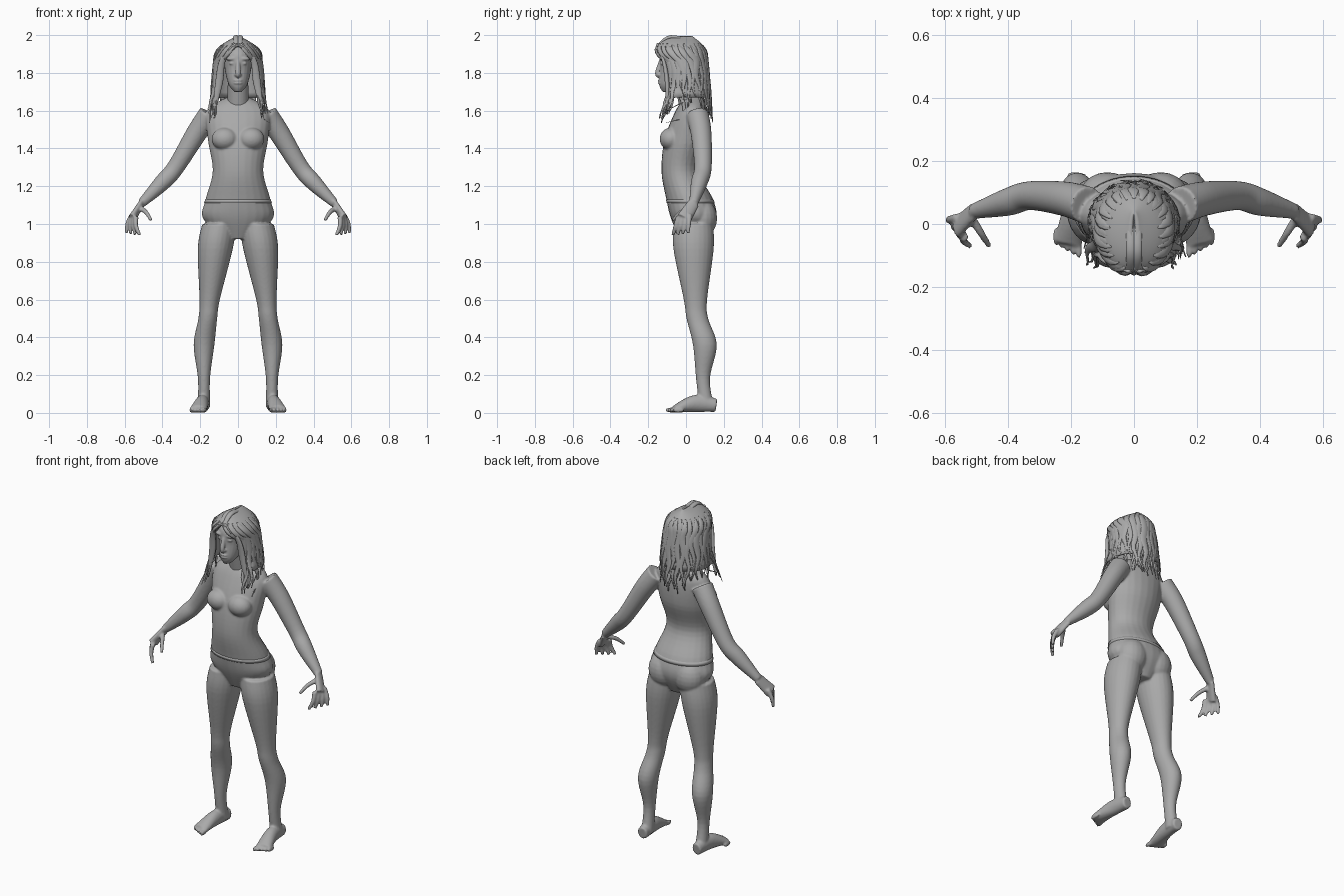
import bpy, bmesh, math, random
from mathutils import Vector, Matrix

random.seed(4)
if "Cube" in bpy.data.objects:
    bpy.data.objects.remove(bpy.data.objects["Cube"])

clay = bpy.data.materials.new("clay_grey")
clay.use_nodes = True
clay.diffuse_color = (.4, .4, .4, 1)
clay.node_tree.nodes["Principled BSDF"].inputs["Base Color"].default_value = clay.diffuse_color


def spline(rows, steps=6):
    """Smooth curve through rows of numbers."""
    rows = [Vector(row) for row in rows]
    before = [rows[0]] + rows[:-1]
    after = rows[1:] + [rows[-1]]
    slopes = [(b - a) / 2 for a, b in zip(before, after)]
    curve = []
    for start, stop, leave, arrive in zip(rows, rows[1:], slopes, slopes[1:]):
        for step in range(steps):
            t = step / steps
            ease = t * t * (3 - 2 * t)
            curve.append(start.lerp(stop, ease) + leave * t * (1 - t) ** 2
                         - arrive * t * t * (1 - t))
    return curve + [rows[-1]]


def central(rows):
    """Put rows on the middle plane."""
    return [(0, *row) for row in rows]


def loft(bm, rows, depth=1.0, sides=24, level=False, side=(1, 0, 0), smooth=True):
    """Closed tube through rows of x, y, z, half width and, if given, half depth."""
    rows = spline(rows) if smooth else rows
    points = [Vector(row[:3]) for row in rows]
    before = [points[0]] + points[:-1]
    after = points[1:] + [points[-1]]
    rings = []
    for row, point, last, following in zip(rows, points, before, after):
        along = Vector((0, 0, 1)) if level else (following - last).normalized()
        across = Vector(side)
        across = (across - along * across.dot(along)).normalized()
        outward = along.cross(across)
        half_width = row[3]
        half_depth = row[4] if len(row) > 4 else half_width * depth
        ring = []
        for k in range(sides):
            angle = math.tau * k / sides
            ring.append(bm.verts.new(point + across * half_width * math.cos(angle)
                                     + outward * half_depth * math.sin(angle)))
        rings.append(ring)
    for low, high in zip(rings, rings[1:]):
        for k in range(sides):
            bm.faces.new((low[k - 1], low[k], high[k], high[k - 1]))
    bm.faces.new(rings[0])
    bm.faces.new(rings[-1])


def ball(bm, place, radii):
    bmesh.ops.create_uvsphere(bm, u_segments=20, v_segments=12, radius=1,
                              matrix=Matrix.LocRotScale(Vector(place), None, Vector(radii)))


def finger(bm, knuckle, tip, bend):
    """Tapering finger, bent at its middle joint."""
    knuckle, tip = Vector(knuckle), Vector(tip)
    joint = knuckle.lerp(tip, .5) + Vector(bend)
    loft(bm, [(*knuckle, .014), (*joint, .012), (*tip, .009)], sides=12)


def mirror(bm):
    """Copy everything so far to the other side."""
    copy = bmesh.ops.duplicate(bm, geom=bm.verts[:] + bm.edges[:] + bm.faces[:])["geom"]
    for item in copy:
        if isinstance(item, bmesh.types.BMVert):
            item.co.x = -item.co.x


def finish(bm, name, voxel=None):
    """Make a smooth object, with its pieces blended together if a voxel size is given."""
    bmesh.ops.recalc_face_normals(bm, faces=bm.faces[:])
    mesh = bpy.data.meshes.new(name)
    bm.to_mesh(mesh)
    bm.free()
    mesh.materials.append(clay)
    for polygon in mesh.polygons:
        polygon.use_smooth = True
    ob = bpy.data.objects.new(name, mesh)
    bpy.context.collection.objects.link(ob)
    if voxel:
        blend = ob.modifiers.new("blend", "REMESH")
        blend.mode = "VOXEL"
        blend.voxel_size = voxel
        blend.use_smooth_shade = True
        soften = ob.modifiers.new("soften", "SMOOTH")
        soften.iterations = 5
    return ob


# Arm, from shoulder to wrist
body = bmesh.new()
loft(body, [(.15, .06, 1.58, .06), (.22, .08, 1.48, .055), (.33, .09, 1.3, .046),
            (.4, .07, 1.22, .044), (.51, .04, 1.11, .024)])

# Hand, with four fingers fanned from front to back and a thumb
loft(body, [(.51, .04, 1.11, .016), (.56, -.01, 1.03, .02)], depth=2)
first_knuckle, last_knuckle = Vector((.54, -.04, 1.04)), Vector((.56, .02, 1.05))
first_tip, last_tip = Vector((.52, -.07, .94)), Vector((.59, .01, .95))
for k in range(4):
    finger(body, first_knuckle.lerp(last_knuckle, k / 3), first_tip.lerp(last_tip, k / 3),
           (.01, 0, 0))
finger(body, (.51, .01, 1.08), (.46, -.07, 1.02), (0, 0, .01))

# Leg, from hip to heel
loft(body, [(.1, .04, 1, .09), (.12, .04, .87, .093), (.15, .05, .6, .054),
            (.16, .06, .5, .05), (.18, .1, .36, .055), (.18, .09, .18, .032),
            (.18, .11, .03, .034)], depth=1.15, level=True)

# Foot and toes
loft(body, [(.18, .16, .04, .03, .035), (.19, .05, .05, .036, .045),
            (.21, -.06, .02, .046, .02)])
for k in range(5):
    ball(body, (.175 + .018 * k, -.08 + .01 * k, .015), (.01, .03, .014))

# Bust and seat
ball(body, (.07, -.08, 1.45), (.07, .06, .06))
ball(body, (.085, .085, 1.03), (.09, .08, .1))
mirror(body)

# Torso
torso = central([(.04, .92, .07, .07), (.04, 1.03, .186, .12), (.02, 1.13, .172, .124),
                 (-.03, 1.28, .134, .1), (0, 1.45, .16, .113), (.03, 1.6, .165, .085),
                 (.04, 1.67, .06, .045)])
loft(body, torso, level=True)
finish(body, "body", .006)

# Waistband, a thin lip that follows the torso
waistband = bmesh.new()
lip = Vector((0, 0, 0, .002, .002))
loft(waistband, [row + lip for row in spline(torso) if 1.1 < row.z < 1.14],
     level=True, sides=48, smooth=False)
finish(waistband, "waistband")

# Face: eyes, brows and nostrils on one side, mirrored
head = bmesh.new()
ball(head, (.03, -.122, 1.85), (.017, .014, .009))
ball(head, (.03, -.12, 1.875), (.034, .02, .012))
ball(head, (.01, -.14, 1.79), (.01, .012, .008))
mirror(head)

# Neck, skull, nose and lips
loft(head, central([(.03, 1.58, .057), (-.015, 1.78, .054)]), level=True)
loft(head, central([(-.1, 1.7, .02), (-.08, 1.74, .05), (-.05, 1.82, .07),
                    (-.04, 1.9, .076), (-.035, 1.98, .03)]), depth=1.25, level=True)
loft(head, central([(-.13, 1.87, .01), (-.15, 1.8, .014), (-.14, 1.78, .01)]))
for z in (1.746, 1.76):
    ball(head, (0, -.136, z), (.024, .013, .007))
finish(head, "head", .004)

# Hair surface, as level ovals from the crown down
hair = spline(central([(-.03, 1.99, .005, .06), (-.03, 1.93, .098, .124),
                       (-.01, 1.84, .122, .12), (.01, 1.67, .14, .117),
                       (.02, 1.52, .138, .12)]))
FACE_EDGE = 2.4


def hair_point(row, angle, lift=0):
    """Point on the hair, at an angle measured from the back of the head."""
    _, y, z, half_width, half_depth = row
    # The front hair swings forward and out below the chin
    swing = max(0, 1.74 - z) * .4 if abs(angle) > 1.9 else 0
    return Vector(((half_width + lift) * math.sin(angle) * (1 + 3 * swing),
                   y + (half_depth + lift) * math.cos(angle) - swing, z))


def parting_reach(z):
    """How far the hair closes over the forehead, from 0 at the eyes to 1 at the crown."""
    return min(1, max(0, (z - 1.87) / .08))


# Hair cap, open around the face
cap = bmesh.new()
columns = 48
grid = []
for row in hair:
    if row.z > 1.65:
        edge = FACE_EDGE + (math.pi - FACE_EDGE) * parting_reach(row.z)
        grid.append([cap.verts.new(hair_point(row, edge * (2 * k / columns - 1)))
                     for k in range(columns + 1)])
for upper, lower in zip(grid, grid[1:]):
    for k in range(columns):
        cap.faces.new((upper[k], upper[k + 1], lower[k + 1], lower[k]))
shell = finish(cap, "hair_cap").modifiers.new("thickness", "SOLIDIFY")
shell.thickness = .012
shell.offset = 0

# Hair locks in two layers, with wavy tapering tips
locks = bmesh.new()
for layer, count in enumerate((30, 23)):
    for k in range(count):
        angle = FACE_EDGE * ((2 * k + 1) / count - 1)
        width = random.uniform(.017, .025)
        phase = random.uniform(0, math.tau)
        at_side = .8 < abs(angle) < 1.8
        end = (1.62 if at_side else 1.55) + random.uniform(-.02, .05)
        strand = [row for row in hair[3 + layer:] if row.z > end]
        rows = []
        for j, row in enumerate(strand):
            t = j / (len(strand) - 1)
            sway = .08 * t * math.sin(row.z * 38 + phase)
            spread = 1 + parting_reach(row.z) * (math.pi / FACE_EDGE - 1)
            place = hair_point(row, angle * spread + sway, .002 + .004 * layer)
            taper = min(1, .3 + 3 * t) * min(1, .1 + 2 * (1 - t))
            rows.append((*place, width * taper))
        loft(locks, rows, depth=.3, sides=8, smooth=False,
             side=(math.cos(angle), -math.sin(angle), 0))
finish(locks, "hair_locks")

# Centre parting rolls, and front curtains that frame the face
parting = bmesh.new()
loft(parting, [(.01, -.15, 1.94, .012), (.01, -.08, 1.99, .016), (.01, .06, 1.96, .012)],
     depth=.6)
loft(parting, [(.01, -.15, 1.95, .012), (.08, -.12, 1.87, .016), (.1, -.1, 1.75, .02),
               (.13, -.1, 1.58, .006)], depth=.6)
mirror(parting)
finish(parting, "hair_parting")
